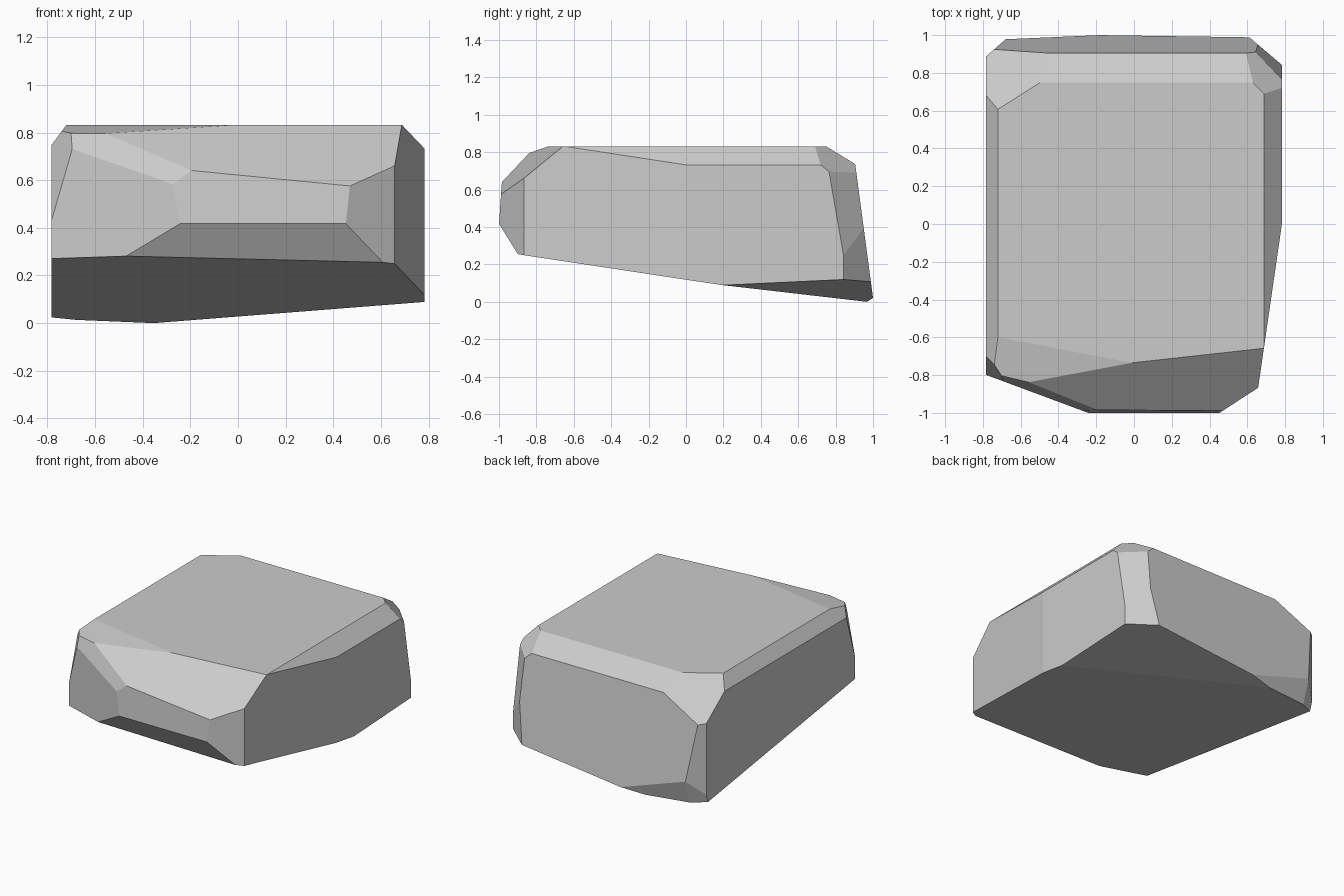
import bpy
import bmesh
from mathutils import Matrix, Vector

# Remove only the default cube
default_cube = bpy.data.objects.get("Cube")
if default_cube:
    bpy.data.objects.remove(default_cube, do_unlink=True)

# Rough block that the stone is chiselled from
HALF_WIDTH, HALF_DEPTH, BASE, TOP = 0.783, 1.1, -0.1, 0.833

# Chisel cuts: outward direction of each facet and its plane offset
CUTS = {
    # underside
    "main sloping underside": ((-0.022, -0.148, -1), -0.137),
    "underside rising toward the left": ((0.11, 0.047, -1), 0.005),
    # back
    "main leaning back face": ((0, 1, 0.133), 1.003),
    "upper back bevel": ((0, 0.61, 1), 1.29),
    "upper back left corner": ((1, 1, 1.25), 2.42),
    "back left corner, leaning part": ((1.05, 1, 0.174), 1.708),
    "back left corner, upright part": ((0.85, 1, 0), 1.508),
    "upper back right corner": ((-0.636, 1, 1.35), 2.19),
    "back right corner strip": ((-0.875, 1, 0), 1.573),
    "undercut at the foot of the back": ((-0.148, 1, -0.317), 1.02),
    "undercut at the back right foot": ((-0.56, 1, -0.317), 1.3),
    # sides
    "left side tapering to the front": ((1, -0.145, 0), 0.783),
    "upper left bevel": ((1, 0, 0.95), 1.48),
    "upper right bevel": ((-1, 0, 0.74), 1.337),
    # front
    "broad upper front slope": ((0.11, -1, 1.2), 1.733),
    "shallow slope on top near the front right": ((-0.19, -1, 5.8), 5.568),
    "front right brow": ((-0.233, -1, 0.4), 1.286),
    "front right cheek": ((-0.372, -1, 0), 1.09),
    "upper front right corner": ((-1.44, -1, 0.31), 2.06),
    "front nose": ((0, -1, 0.07), 1.029),
    "lower front bevel": ((0, -1, -0.62), 0.74),
    "front left corner": ((0.65, -1, 0), 1.294),
}


def chisel(bm, direction, offset):
    """Slice away everything beyond a plane and cap the opening."""
    normal = Vector(direction)
    point = normal * (offset / normal.length_squared)
    bmesh.ops.bisect_plane(
        bm, geom=bm.verts[:] + bm.edges[:] + bm.faces[:], dist=0.0001,
        plane_co=point, plane_no=normal, clear_outer=True)
    rim = [edge for edge in bm.edges if edge.is_boundary]
    if rim:
        bmesh.ops.holes_fill(bm, edges=rim, sides=0)


# Starting block
bm = bmesh.new()
size = Matrix.Diagonal((2 * HALF_WIDTH, 2 * HALF_DEPTH, TOP - BASE, 1))
centre = Matrix.Translation((0, 0, (TOP + BASE) / 2))
bmesh.ops.create_cube(bm, size=1, matrix=centre @ size)

# Carve the facets
for direction, offset in CUTS.values():
    chisel(bm, direction, offset)
bmesh.ops.remove_doubles(bm, verts=bm.verts, dist=0.003)
bmesh.ops.recalc_face_normals(bm, faces=bm.faces)

# Stand the stone on the ground, centred from front to back
lowest = min(v.co.z for v in bm.verts)
depths = [v.co.y for v in bm.verts]
middle = (min(depths) + max(depths)) / 2
bmesh.ops.translate(bm, verts=bm.verts, vec=(0, -middle, -lowest))

mesh = bpy.data.meshes.new("boulder")
bm.to_mesh(mesh)
bm.free()
boulder = bpy.data.objects.new("boulder", mesh)
bpy.context.collection.objects.link(boulder)

# Plain grey stone
stone = bpy.data.materials.new("grey stone")
stone.use_nodes = True
grey = (0.6, 0.6, 0.6, 1)
stone.diffuse_color = grey
stone.node_tree.nodes["Principled BSDF"].inputs["Base Color"].default_value = grey
mesh.materials.append(stone)
